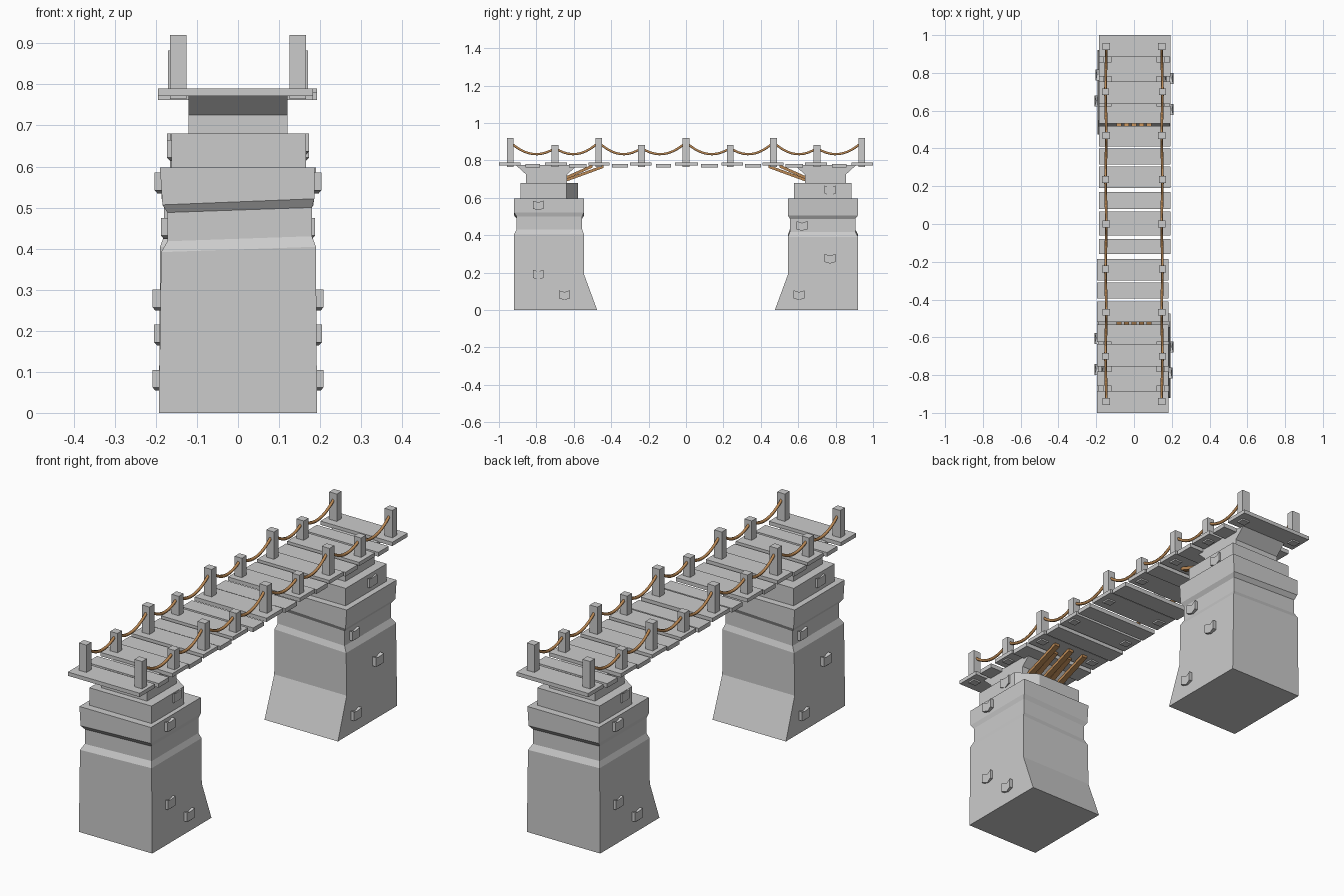
import bpy, bmesh, math
from mathutils import Vector, Matrix

if "Cube" in bpy.data.objects:
    bpy.data.objects.remove(bpy.data.objects["Cube"])

wood = bpy.data.materials.new("rope_brown")
wood.diffuse_color = (0.5, 0.25, 0.09, 1)
wood.use_nodes = True
wood.node_tree.nodes["Principled BSDF"].inputs["Base Color"].default_value = wood.diffuse_color
TURN = Matrix.Rotation(math.pi, 4, 'Z')


def finish(name, bm, mat=None):
    bmesh.ops.recalc_face_normals(bm, faces=bm.faces)
    me = bpy.data.meshes.new(name)
    bm.to_mesh(me)
    bm.free()
    ob = bpy.data.objects.new(name, me)
    bpy.context.collection.objects.link(ob)
    if mat:
        me.materials.append(mat)
    return ob


def both_ends(name, bm, mat=None):
    """Front object plus its copy turned half way round for the back."""
    ob = finish("front_" + name, bm, mat)
    back = bpy.data.objects.new("back_" + name, ob.data)
    back.matrix_world = TURN
    bpy.context.collection.objects.link(back)


def box(bm, x0, x1, y0, y1, z0, z1):
    m = Matrix.Translation(((x0+x1)/2, (y0+y1)/2, (z0+z1)/2)) @ Matrix.Diagonal((x1-x0, y1-y0, z1-z0, 1))
    bmesh.ops.create_cube(bm, size=1, matrix=m)


def loft(bm, rings):
    """Skin closed rings of equal length and cap both ends."""
    vs = [[bm.verts.new(p) for p in r] for r in rings]
    n = len(vs[0])
    for a, b in zip(vs, vs[1:]):
        for i in range(n):
            bm.faces.new((a[i], a[(i+1) % n], b[(i+1) % n], b[i]))
    bm.faces.new(vs[0][::-1])
    bm.faces.new(vs[-1])


def ring(z, x0, x1, y0, y1, tilt=0):
    return [(x, y, z + tilt*x) for x, y in ((x0, y0), (x1, y0), (x1, y1), (x0, y1))]


# Stone pier shaft with flared foot and slanted recessed band
bm = bmesh.new()
loft(bm, [ring(0, -.193, .193, -.92, -.475),
          ring(.19, -.19, .191, -.92, -.545),
          ring(.398, -.187, .19, -.92, -.545, .035),
          ring(.424, -.172, .18, -.905, -.555, .035),
          ring(.494, -.172, .18, -.905, -.555, .035),
          ring(.514, -.184, .186, -.92, -.545, .04),
          ring(.597, -.19, .186, -.92, -.545)])
both_ends("pier_shaft", bm)

# Step block with one cut inner corner
bm = bmesh.new()
plan = [(-.162, -.885), (.165, -.885), (.165, -.64), (.07, -.578), (-.162, -.578)]
loft(bm, [[(x, y, z) for x, y in plan] for z in (.59, .68)])
both_ends("pier_step", bm)

# Capital flaring along the bridge
bm = bmesh.new()
loft(bm, [ring(.675, -.12, .12, -.855, -.635),
          ring(.725, -.12, .12, -.855, -.635),
          ring(.775, -.12, .12, -.91, -.58)])
both_ends("pier_capital", bm)

# Chevron stones standing out of the pier sides: side, y, z, outer x
bm = bmesh.new()
stones = [(1, -.70, .655, .173), (1, -.79, .56, .203), (1, -.79, .19, .204), (1, -.65, .08, .208),
          (-1, -.77, .64, .173), (-1, -.62, .45, .188), (-1, -.77, .275, .208), (-1, -.605, .08, .208)]
for s, y, z, x in stones:
    pts = [(-.029, .025), (0, .016), (.029, .025), (.029, -.018), (0, -.026), (-.029, -.018)]
    loft(bm, [[(s*(xx - (.007 if a == 0 and xx == x else 0)), y+a, z+b) for a, b in pts]
              for xx in (x-.045, x)])
both_ends("side_stones", bm)

# Brown struts leaning from the pier to the deck
bm = bmesh.new()
for i in range(5):
    x = -.08 + .04*i
    ya, za, yb, zb = ((-.64, .695, -.44, .768) if i % 2 == 0 else (-.64, .708, -.50, .77))
    loft(bm, [[(x+dx, y, z+dz) for dx, dz in ((-.013, -.008), (.013, -.008), (.013, .008), (-.013, .008))]
              for y, z in ((ya, za), (yb, zb))])
both_ends("deck_struts", bm, wood)

# Deck planks, alternating slightly in height
spans = [(-1, -.885), (-.858, -.78), (-.755, -.635), (-.625, -.532), (-.52, -.41), (-.395, -.31),
         (-.30, -.185), (-.16, -.08), (-.06, .065), (.08, .17), (.19, .305), (.315, .40),
         (.41, .52), (.532, .625), (.635, .755), (.78, .858), (.885, 1)]
bm = bmesh.new()
for i, (a, b) in enumerate(spans):
    x0, x1 = (-.195, .183) if a < -.17 else (-.186, .192)
    z0, z1 = (.772, .79) if i % 2 == 0 else (.762, .782)
    box(bm, x0, x1, a, b, z0, z1)
finish("deck_planks", bm)

# Railing posts, alternately tall and short
post_y = [-.94, -.70, -.467, -.238, 0, .236, .468, .70, .94]


def post_x(side, i):
    return side * (.146 if i % 2 == 0 else .151)


bm = bmesh.new()
for s in (-1, 1):
    for i, y in enumerate(post_y):
        x = post_x(s, i)
        w = .02 if i % 2 == 0 else .019
        box(bm, x-w, x+w, y-.018, y+.018, .765, .92 if i % 2 == 0 else .882)
finish("railing_posts", bm)

# Sagging ropes strung through the posts
for s, name in ((-1, "left_rope"), (1, "right_rope")):
    pts = []
    for i in range(len(post_y)-1):
        ha, hb = (.897, .866) if i % 2 == 0 else (.866, .897)
        for k in range(10):
            t = k/10
            sag = .047 * 4*t*(1-t)
            pts.append((post_x(s, i)*(1-t) + post_x(s, i+1)*t,
                        post_y[i]*(1-t) + post_y[i+1]*t, ha*(1-t) + hb*t - sag))
    pts.append((post_x(s, 8), post_y[8], .897))
    cu = bpy.data.curves.new(name, 'CURVE')
    cu.dimensions = '3D'
    cu.bevel_depth = .007
    cu.bevel_resolution = 1
    cu.use_fill_caps = True
    sp = cu.splines.new('POLY')
    sp.points.add(len(pts)-1)
    for p, c in zip(sp.points, pts):
        p.co = (*c, 1)
    cu.materials.append(wood)
    ob = bpy.data.objects.new(name, cu)
    bpy.context.collection.objects.link(ob)
